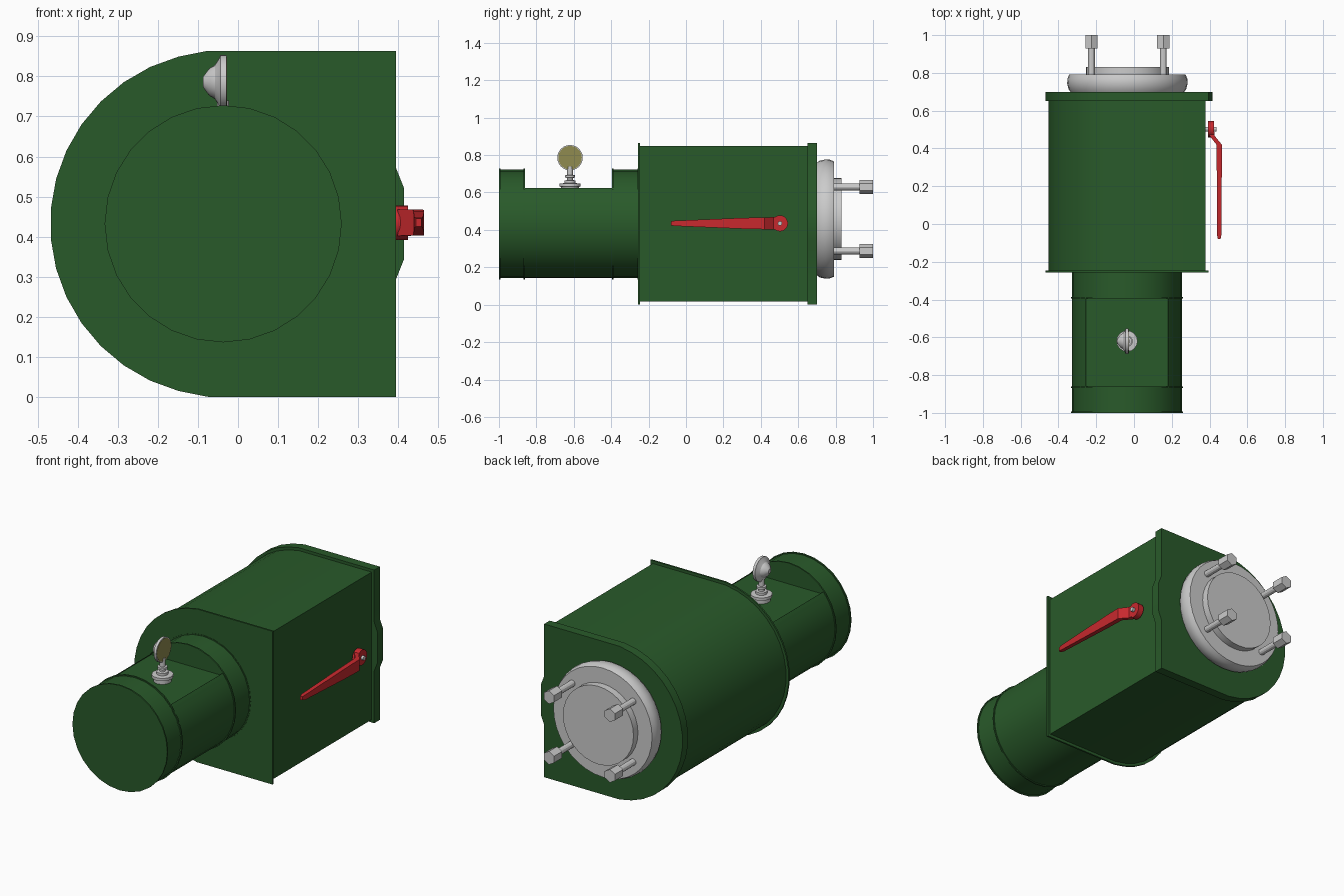
import bpy, bmesh
from math import sin, cos, radians, tau
from mathutils import Matrix, Vector

if "Cube" in bpy.data.objects:
    bpy.data.objects.remove(bpy.data.objects["Cube"])

CX, CZ = -0.037, 0.432  # main axis, running along y


def material(name, rgb):
    m = bpy.data.materials.new(name)
    m.diffuse_color = (*rgb, 1)
    m.use_nodes = True
    m.node_tree.nodes["Principled BSDF"].inputs["Base Color"].default_value = m.diffuse_color
    return m


GREEN = material("green paint", (0.022, 0.102, 0.023))
RED = material("red paint", (0.58, 0.022, 0.027))
DIAL = material("dial", (0.28, 0.26, 0.08))


def make(name, rings, mat=None):
    """Skin a list of equal-length vertex rings and cap both ends."""
    bm = bmesh.new()
    loops = [[bm.verts.new(p) for p in ring] for ring in rings]
    for a, b in zip(loops, loops[1:]):
        for i in range(len(a)):
            j = (i + 1) % len(a)
            bm.faces.new((a[i], a[j], b[j], b[i]))
    bm.faces.new(loops[0])
    bm.faces.new(loops[-1])
    bmesh.ops.recalc_face_normals(bm, faces=bm.faces)
    me = bpy.data.meshes.new(name)
    bm.to_mesh(me)
    bm.free()
    ob = bpy.data.objects.new(name, me)
    bpy.context.collection.objects.link(ob)
    if mat:
        me.materials.append(mat)
    return ob


def prism(name, outline, y0, y1, mat=None):
    return make(name, [[(x, y, z) for x, z in outline] for y in (y0, y1)], mat)


def lathe(name, centre, axis, profile, n=28, mat=None, turn=0.0):
    """Revolve (radius, distance) pairs around an axis through centre."""
    u, v = {"x": ((0, 1, 0), (0, 0, 1)), "y": ((1, 0, 0), (0, 0, 1)),
            "z": ((1, 0, 0), (0, 1, 0))}[axis]
    u, v, c = Vector(u), Vector(v), Vector(centre)
    w = Vector([float(axis == k) for k in "xyz"])
    return make(name, [[c + w * h + (u * cos(turn + tau * i / n) + v * sin(turn + tau * i / n)) * r
                        for i in range(n)] for r, h in profile], mat)


def d_outline(r, bump=()):
    """Square right half and rounded left half."""
    arc = [(CX + r * cos(radians(a)), CZ + r * sin(radians(a))) for a in range(95, 266, 10)]
    arc[0] = (arc[0][0], CZ + r)
    arc[-1] = (arc[-1][0], CZ - r)
    return arc + [(CX + r, CZ - r), *bump, (CX + r, CZ + r)]


# Valve body with end plates
prism("body", d_outline(0.416), -0.25, 0.66, GREEN)
prism("front_plate", d_outline(0.432), -0.256, -0.246, GREEN)
prism("back_plate", d_outline(0.432, [(0.395, 0.295), (0.415, 0.345), (0.415, 0.52), (0.395, 0.57)]),
      0.65, 0.70, GREEN)

# Inlet pipe: flat-topped middle between two round collars with lips
FLAT = 0.61
pipe = []
for i in range(29):
    a = radians(128.5 + 283 * i / 28)
    pipe.append((CX + 0.29 * cos(a), CZ + 0.29 * sin(a)))
pipe[0] = (pipe[0][0], FLAT)
pipe[-1] = (pipe[-1][0], FLAT)
pipe[0] = (CX - 0.228, FLAT)
pipe[-1] = (CX + 0.228, FLAT)
prism("pipe_middle", pipe, -0.87, -0.385, GREEN)
for name, y0, y1 in (("pipe_end_collar", -1.0, -0.86), ("pipe_body_collar", -0.395, -0.25)):
    r, lip, w = 0.29, 0.296, 0.008
    lathe(name, (CX, 0, CZ), "y",
          [(lip, y0), (lip, y0 + w), (r, y0 + w), (r, y1 - w), (lip, y1 - w), (lip, y1)], mat=GREEN)

# Pressure gauge: stepped stem, domed back and coloured dial
GY, GZ = -0.62, 0.786
lathe("gauge_stem", (CX, GY, 0), "z",
      [(0.047, 0.605), (0.047, 0.63), (0.056, 0.632), (0.056, 0.648), (0.03, 0.65), (0.03, 0.664),
       (0.016, 0.666), (0.016, 0.678), (0.026, 0.68), (0.026, 0.692), (0.015, 0.694), (0.015, 0.74)], 16)
lathe("gauge_case", (0, GY, GZ), "x",
      [(0.012, -0.088), (0.034, -0.072), (0.042, -0.058), (0.06, -0.047), (0.068, -0.044),
       (0.068, -0.029)], 24)
lathe("gauge_dial", (0, GY, GZ), "x", [(0.063, -0.031), (0.063, -0.0275)], 24, DIAL)

# Grey cover on the back with four hex bolts
BX, BZ = -0.035, 0.458
lathe("back_cover", (BX, 0, BZ), "y",
      [(0.298, 0.695), (0.312, 0.715), (0.319, 0.745), (0.317, 0.77), (0.308, 0.792)], 36)
lathe("cover_disc", (BX, 0, BZ), "y", [(0.22, 0.785), (0.22, 0.832)], 32)
for sx in (-1, 1):
    for sz in (-1, 1):
        c = (BX + 0.19 * sx, 0, BZ + 0.171 * sz)
        lathe("bolt_shaft", c, "y", [(0.018, 0.78), (0.018, 0.94)], 12)
        lathe("bolt_head", c, "y", [(0.037, 0.928), (0.037, 1.0)], 6, turn=tau / 12)

# Red lever: hub, cranked tapering arm and pivot pin
HY, HZ = 0.502, 0.435
lathe("lever_hub", (0, HY, HZ), "x", [(0.043, 0.391), (0.043, 0.424)], 20, RED)
sections = [(0.50, 0.397, 0.424, 0.033), (0.468, 0.399, 0.426, 0.033), (0.42, 0.437, 0.465, 0.032),
            (0.30, 0.438, 0.465, 0.029), (-0.06, 0.44, 0.462, 0.014), (-0.08, 0.444, 0.458, 0.01)]
make("lever_arm", [[(x0, y, HZ - h), (x1, y, HZ - h), (x1, y, HZ + h), (x0, y, HZ + h)]
                   for y, x0, x1, h in sections], RED)
lathe("lever_pin", (0, HY, HZ), "x", [(0.012, 0.37), (0.012, 0.438)], 12)

# Smooth curved faces, keep hard edges
bpy.ops.object.select_all(action="DESELECT")
for ob in bpy.data.objects:
    ob.select_set(True)
bpy.context.view_layer.objects.active = bpy.data.objects["body"]
bpy.ops.object.shade_smooth_by_angle(angle=radians(25))
